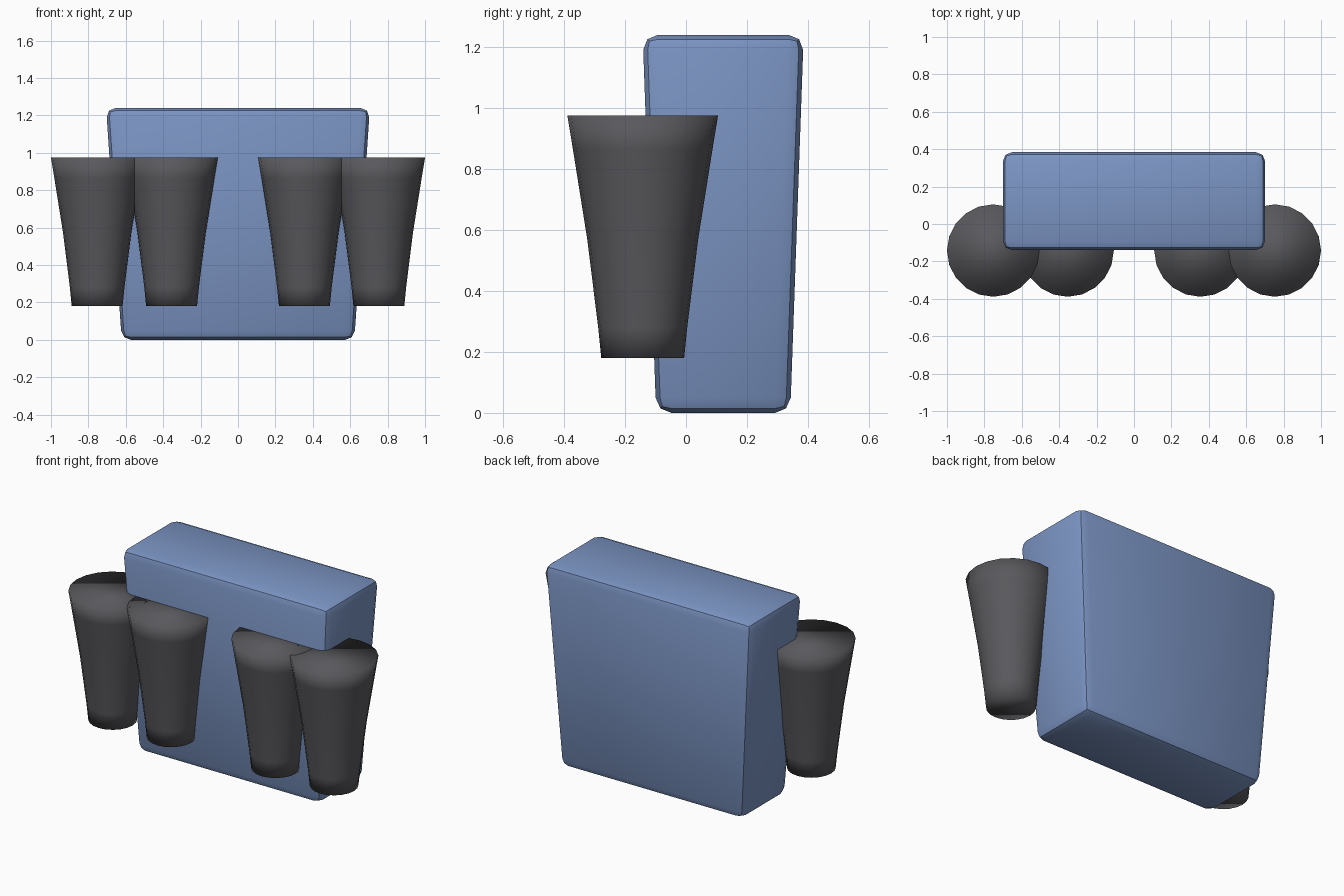
import bpy, bmesh
from math import cos, sin, tau

if "Cube" in bpy.data.objects:
    bpy.data.objects.remove(bpy.data.objects["Cube"])


def material(name, color):
    m = bpy.data.materials.new(name)
    m.diffuse_color = (*color, 1)
    m.use_nodes = True
    m.node_tree.nodes["Principled BSDF"].inputs["Base Color"].default_value = m.diffuse_color
    return m


def make_object(name, bm, mat):
    bmesh.ops.recalc_face_normals(bm, faces=bm.faces)
    mesh = bpy.data.meshes.new(name)
    bm.to_mesh(mesh)
    bm.free()
    mesh.materials.append(mat)
    ob = bpy.data.objects.new(name, mesh)
    bpy.context.collection.objects.link(ob)
    return ob


blue = material("blue_fabric", (0.2, 0.3, 0.55))
dark = material("dark_grey", (0.1, 0.1, 0.11))

# Main body: box widening toward the top, with bevelled edges
bm = bmesh.new()
bmesh.ops.create_cube(bm, size=2)
for v in bm.verts:
    top = v.co.z > 0
    v.co.x *= 0.705 if top else 0.622
    v.co.y = 0.122 + v.co.y * (0.264 if top else 0.22)
    v.co.z = 1.24 if top else 0
bmesh.ops.bevel(bm, geom=bm.edges[:], offset=0.05, segments=2,
                profile=0.5, affect='EDGES', clamp_overlap=True)
body = make_object("body", bm, blue)
bpy.context.view_layer.objects.active = body
body.select_set(True)
bpy.ops.object.shade_smooth_by_angle()
body.select_set(False)

# Pouches: four flared, capped, fully smooth-shaded tubes
PROFILE = [(0.136, 0.18), (0.146, 0.28), (0.182, 0.57), (0.229, 0.865), (0.247, 0.975)]
SIDES = 20


def pouch(name, x, y):
    bm = bmesh.new()
    rings = [[bm.verts.new((x + r * cos(tau * i / SIDES), y + r * sin(tau * i / SIDES), z))
              for i in range(SIDES)] for r, z in PROFILE]
    for a, b in zip(rings, rings[1:]):
        for i in range(SIDES):
            j = (i + 1) % SIDES
            bm.faces.new((a[i], a[j], b[j], b[i]))
    bm.faces.new(rings[0])
    bm.faces.new(rings[-1])
    for f in bm.faces:
        f.smooth = True
    make_object(name, bm, dark)


for side, s in (("left", -1), ("right", 1)):
    pouch(f"outer_pouch_{side}", s * 0.753, -0.142)
    pouch(f"inner_pouch_{side}", s * 0.355, -0.142)
